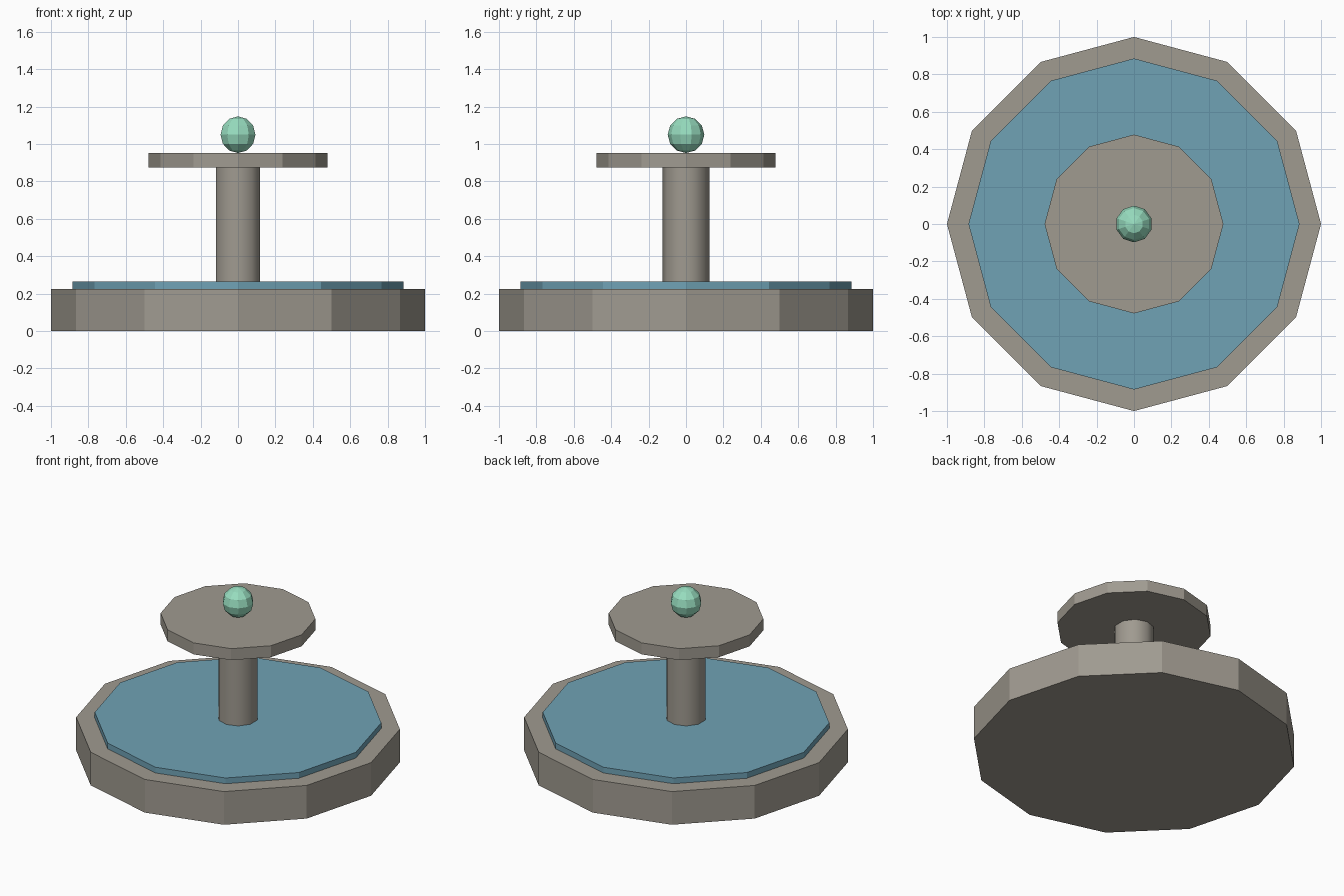
import bpy
import math

default_cube = bpy.data.objects.get("Cube")
if default_cube:
    bpy.data.objects.remove(default_cube, do_unlink=True)


def make_material(name, rgb):
    mat = bpy.data.materials.new(name)
    mat.use_nodes = True
    color = (*rgb, 1)
    mat.diffuse_color = color
    mat.node_tree.nodes["Principled BSDF"].inputs["Base Color"].default_value = color
    return mat


stone = make_material("warm grey stone", (0.35, 0.325, 0.28))
water = make_material("water blue", (0.16, 0.36, 0.46))
mint = make_material("mint green", (0.31, 0.72, 0.52))


def finish(name, mat):
    obj = bpy.context.object
    obj.name = name
    obj.data.materials.append(mat)
    return obj


def disc(name, sides, radius, bottom, top, mat):
    bpy.ops.mesh.primitive_cylinder_add(
        vertices=sides, radius=radius, depth=top - bottom,
        location=(0, 0, (bottom + top) / 2))
    return finish(name, mat)


# Twelve-sided basin with the water slab on top
disc("basin", 12, 1.0, 0, 0.225, stone)
disc("water_surface", 12, 0.885, 0.2, 0.264, water)

# Round column, smooth around its side
disc("column", 10, 0.125, 0.22, 0.9, stone)
bpy.ops.object.shade_smooth_by_angle(angle=math.radians(40))

# Upper plate
disc("upper_plate", 12, 0.478, 0.875, 0.953, stone)

# Faceted ball on top
bpy.ops.mesh.primitive_uv_sphere_add(
    segments=10, ring_count=6, radius=0.098, location=(0, 0, 1.05))
finish("top_ball", mint)
